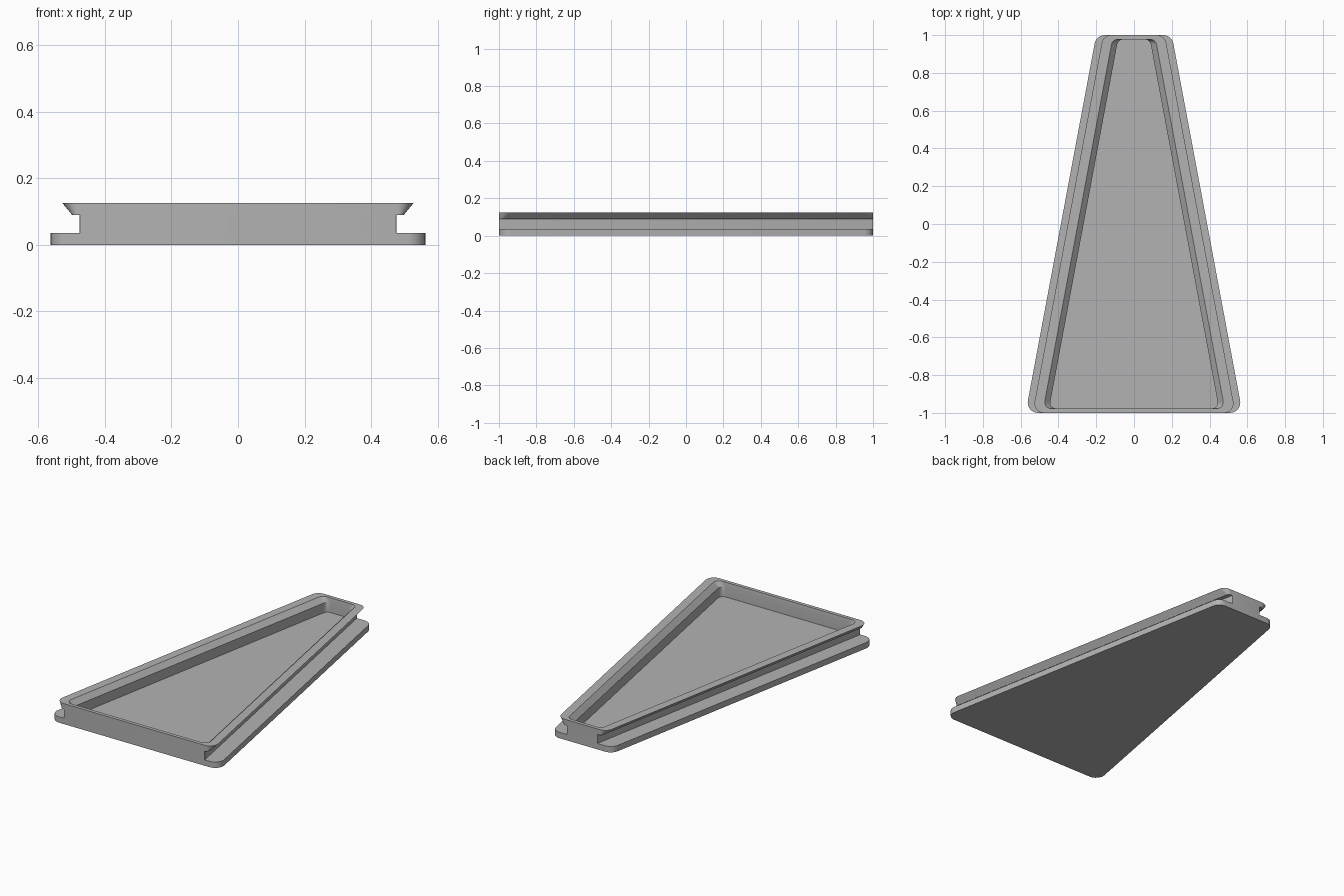
import bpy, bmesh
from math import atan, cos, sin, sqrt, pi

cube = bpy.data.objects.get("Cube")
if cube:
    bpy.data.objects.remove(cube, do_unlink=True)

TAPER = 0.187       # half width lost per unit of length
HALF_MID = 0.387    # half width of the base at mid length
STEPS = 8           # segments per rounded corner

grey = bpy.data.materials.new("plain grey")
grey.use_nodes = True
grey.diffuse_color = (0.45, 0.45, 0.45, 1)
grey.node_tree.nodes["Principled BSDF"].inputs["Base Color"].default_value = grey.diffuse_color


def outline(inset, end, radius, z):
    """Rounded tapered outline, sides moved in by inset, ends at -end and +end."""
    lean = atan(TAPER)
    right = []
    for y, a0, a1 in ((-end + radius, -pi / 2, lean), (end - radius, lean, pi / 2)):
        x = HALF_MID - inset - TAPER * y - radius * sqrt(1 + TAPER ** 2)
        for i in range(STEPS + 1):
            a = a0 + (a1 - a0) * i / STEPS
            right.append((x + radius * cos(a), y + radius * sin(a), z))
    return right + [(-x, y, z) for x, y, z in reversed(right)]


def loft(name, sections, capped):
    """Bridge a stack of outlines into one part."""
    bm = bmesh.new()
    rings = [[bm.verts.new(p) for p in outline(*s)] for s in sections]
    for low, high in zip(rings, rings[1:]):
        n = len(low)
        for i in range(n):
            j = (i + 1) % n
            bm.faces.new((low[i], low[j], high[j], high[i]))
    if capped:
        bm.faces.new(rings[0][::-1])
        bm.faces.new(rings[-1])
    # Flush ends leave slivers with no area
    slivers = [f for f in bm.faces if f.calc_area() < 1e-8]
    bmesh.ops.delete(bm, geom=slivers, context='FACES_ONLY')
    mesh = bpy.data.meshes.new(name)
    bm.to_mesh(mesh)
    bm.free()
    mesh.materials.append(grey)
    obj = bpy.data.objects.new(name, mesh)
    bpy.context.collection.objects.link(obj)
    bpy.ops.object.select_all(action='DESELECT')
    obj.select_set(True)
    bpy.context.view_layer.objects.active = obj
    bpy.ops.object.shade_smooth_by_angle(angle=pi / 6)


BASE, NECK, TOP = 0.036, 0.09, 0.125

# Flat base plate, its top is the tray floor
loft("base_plate", [(0, 1, 0.055, 0), (0, 1, 0.055, BASE)], True)

# Upright wall with a flared lip, from outside foot over the lip to inside foot
loft("flared_wall", [
    (0.098, 1, 0.002, BASE),
    (0.098, 1, 0.002, NECK),
    (0.072, 1, 0.02, NECK),
    (0.037, 1, 0.05, TOP),
    (0.09, 0.978, 0.035, TOP),
    (0.12, 0.976, 0.03, NECK + 0.005),
    (0.12, 0.976, 0.03, BASE),
], False)
